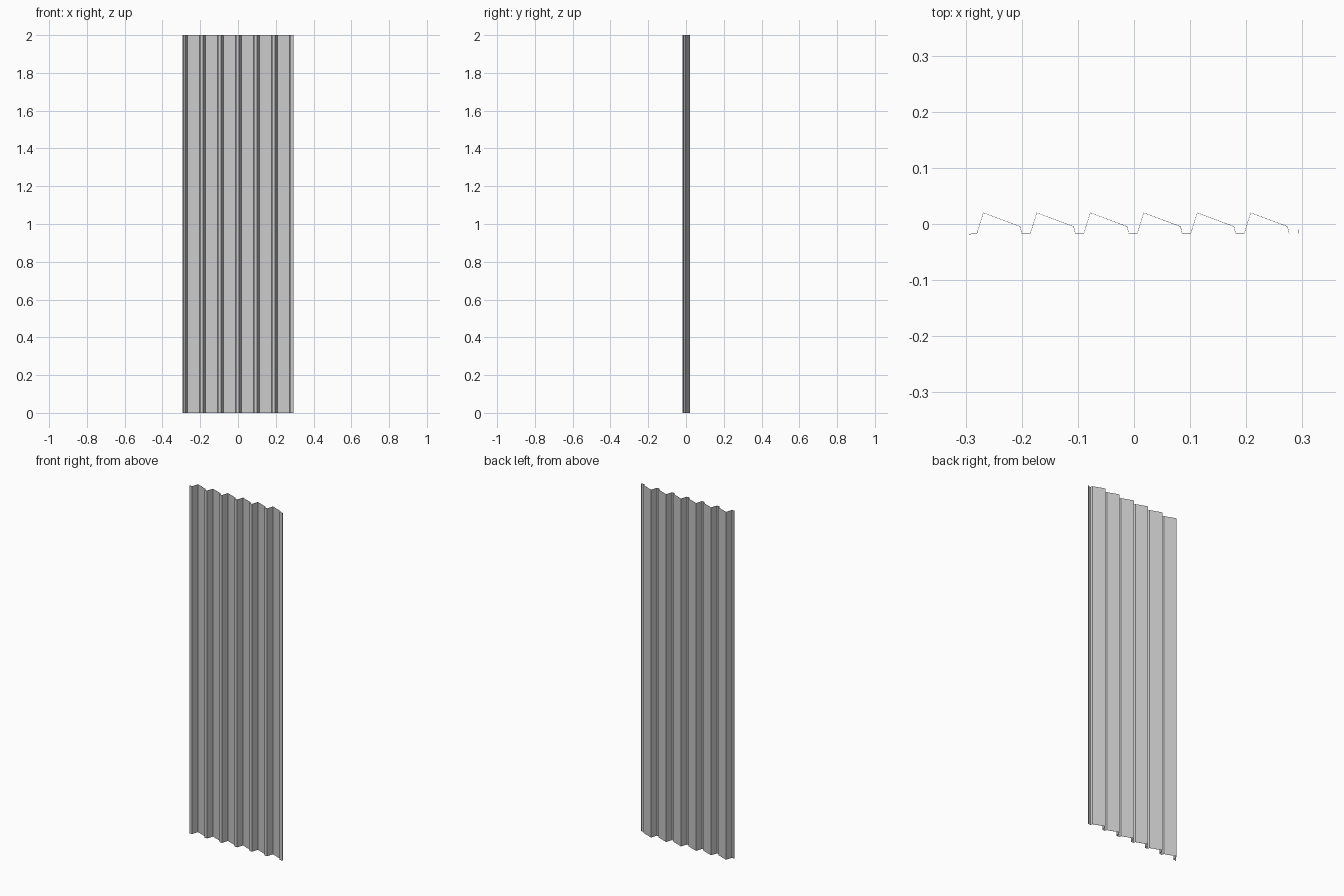
import bpy, bmesh

if "Cube" in bpy.data.objects:
    bpy.data.objects.remove(bpy.data.objects["Cube"])

HEIGHT = 2.0
PITCH = 0.0953
RIBS = 6
VALLEY = -0.0168

# One rib of the cross-section: valley edge, peak, slope end, valley edge
rib = [(-0.2800, VALLEY), (-0.2685, 0.0200), (-0.2030, -0.0045), (-0.2000, VALLEY)]

# Full profile: stepped left lap, repeated ribs, upturned right lip
profile = [(-0.2945, -0.0180), (-0.2905, -0.0180), (-0.2895, VALLEY)]
for i in range(RIBS):
    profile += [(x + i * PITCH, y) for x, y in rib]
profile += [(0.2935, VALLEY), (0.2940, -0.0095)]

# Extrude the profile upwards into a folded sheet
bm = bmesh.new()
verts = [bm.verts.new((x, y, 0)) for x, y in profile]
edges = [bm.edges.new(pair) for pair in zip(verts, verts[1:])]
ext = bmesh.ops.extrude_edge_only(bm, edges=edges)
top = [g for g in ext["geom"] if isinstance(g, bmesh.types.BMVert)]
bmesh.ops.translate(bm, verts=top, vec=(0, 0, HEIGHT))
bmesh.ops.recalc_face_normals(bm, faces=bm.faces)

mesh = bpy.data.meshes.new("corrugated_sheet")
bm.to_mesh(mesh)
bm.free()
sheet = bpy.data.objects.new("corrugated_sheet", mesh)
bpy.context.collection.objects.link(sheet)

# Thin sheet-metal thickness
solid = sheet.modifiers.new("thickness", "SOLIDIFY")
solid.thickness = 0.0008
solid.offset = 0
